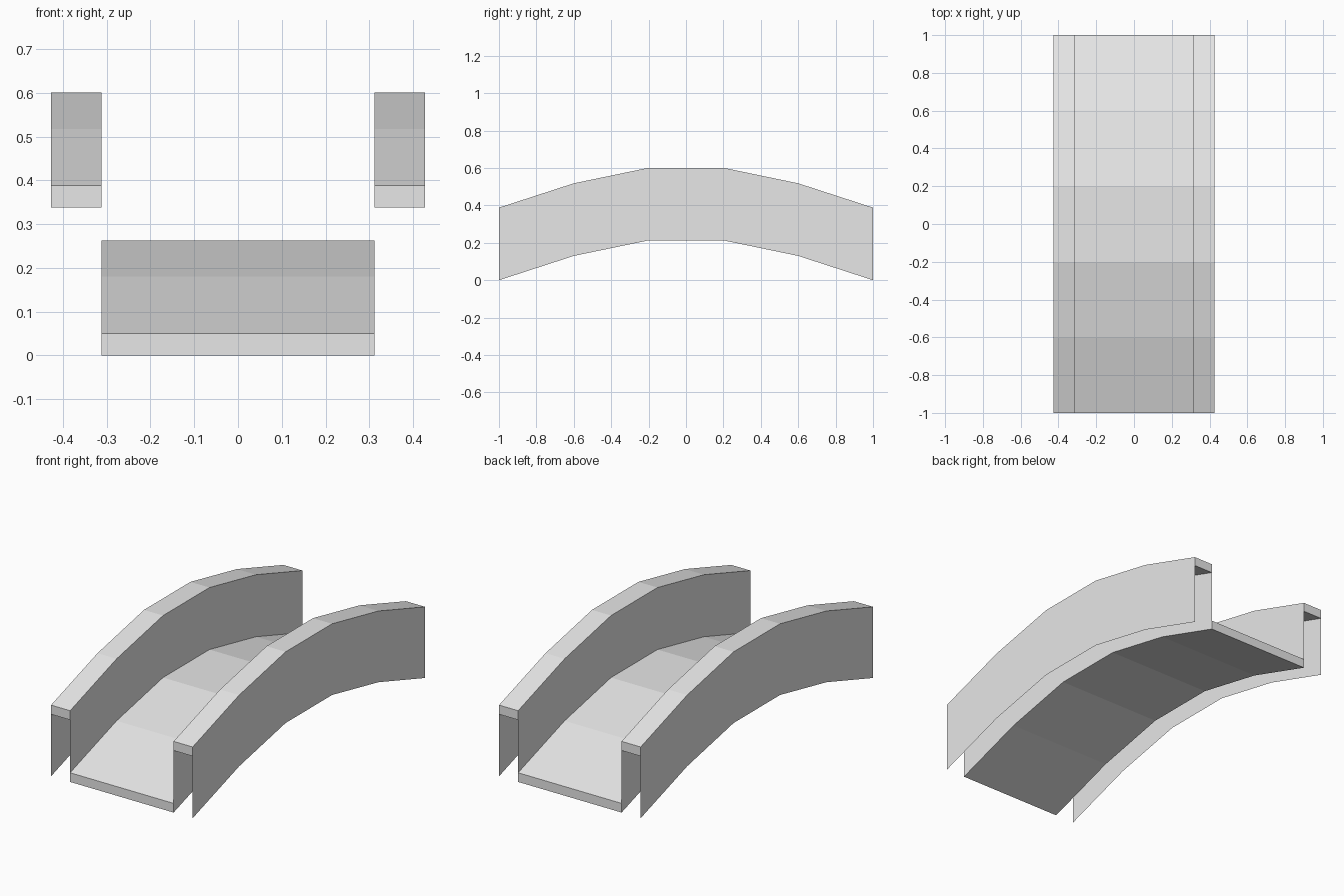
import bpy
import bmesh

cube = bpy.data.objects.get("Cube")
if cube:
    bpy.data.objects.remove(cube, do_unlink=True)

# Single neutral grey
grey = bpy.data.materials.new("plain_grey")
grey.use_nodes = True
colour = (0.8, 0.8, 0.8, 1.0)
grey.diffuse_color = colour
grey.node_tree.nodes["Principled BSDF"].inputs["Base Color"].default_value = colour

# Faceted arch followed by every part: (y, rise)
half = [(-1.0, 0.0), (-0.6, 0.13), (-0.2, 0.213)]
ARCH = half + [(-y, z) for y, z in reversed(half)]

INNER, OUTER = 0.312, 0.427      # railing faces
HEIGHT, THICK = 0.388, 0.05      # railing height, slab thickness


def sweep(name, section, edges, end):
    """Carry the edges of an x-z section along the arch and close its ends."""
    bm = bmesh.new()
    rings = [[bm.verts.new((x, y, z + rise)) for x, z in section]
             for y, rise in ARCH]
    for near, far in zip(rings, rings[1:]):
        for a, b in edges:
            bm.faces.new((near[a], near[b], far[b], far[a]))
    bm.faces.new([rings[0][i] for i in end])
    bm.faces.new([rings[-1][i] for i in reversed(end)])
    mesh = bpy.data.meshes.new(name)
    bm.to_mesh(mesh)
    bm.free()
    mesh.materials.append(grey)
    obj = bpy.data.objects.new(name, mesh)
    bpy.context.collection.objects.link(obj)
    return obj


# Walkway slab; its long sides are closed by the inner railing sheets
sweep("deck",
      [(-INNER, 0), (-INNER, THICK), (INNER, THICK), (INNER, 0)],
      [(1, 2), (3, 0)], [0, 3, 2, 1])

# Railings: a solid cap over two thin sheets, hollow and open below
for name, x0, x1 in (("right_railing", -OUTER, -INNER),
                     ("left_railing", INNER, OUTER)):
    under = HEIGHT - THICK
    sweep(name,
          [(x0, 0), (x0, under), (x0, HEIGHT),
           (x1, HEIGHT), (x1, under), (x1, 0)],
          [(0, 1), (1, 2), (2, 3), (3, 4), (4, 5), (4, 1)],
          [1, 4, 3, 2])
